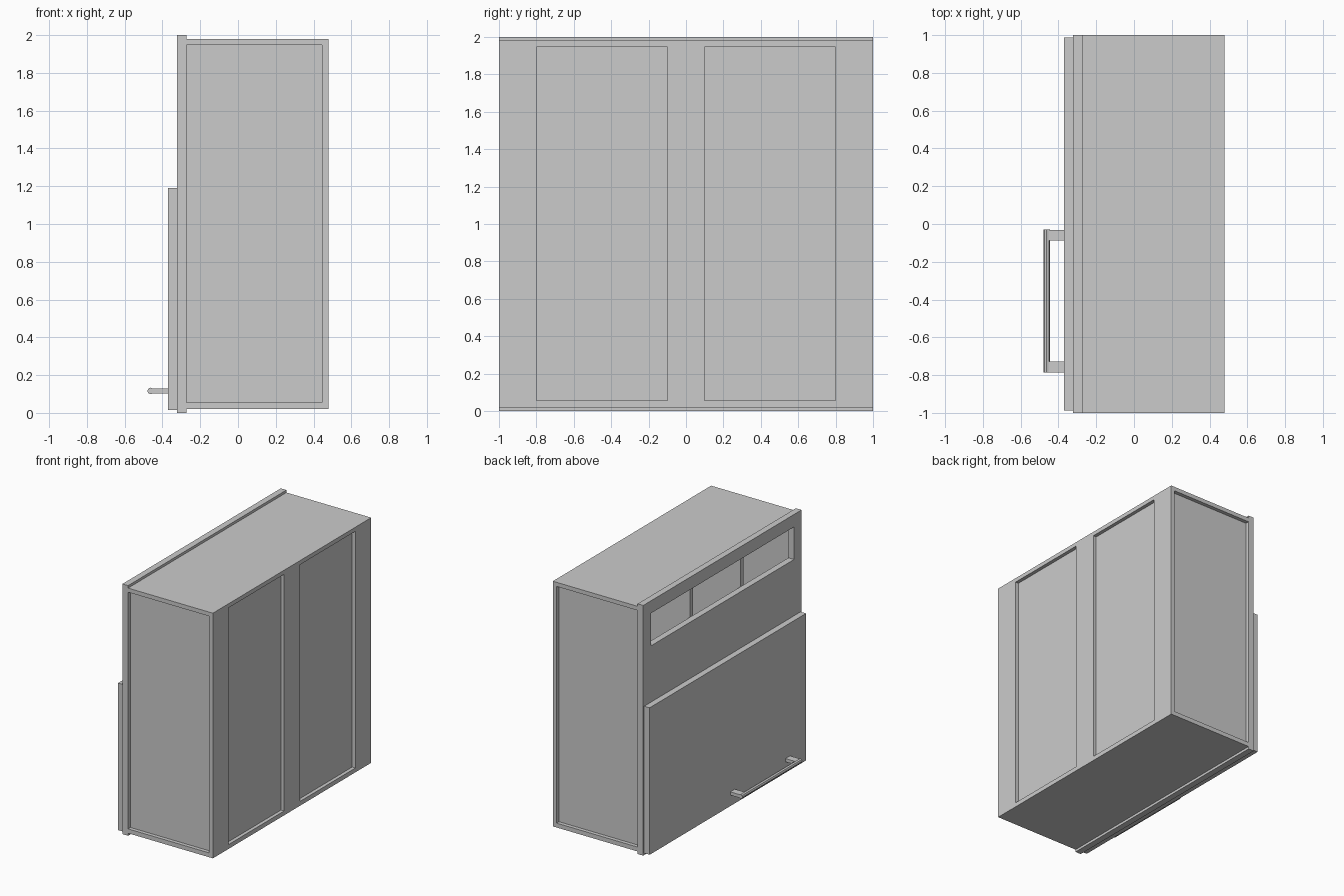
import bpy, bmesh, math
from mathutils import Matrix, Vector

default = bpy.data.objects.get("Cube")
if default:
    bpy.data.objects.remove(default, do_unlink=True)

# Single grey finish
grey = bpy.data.materials.new("plain_grey")
grey.use_nodes = True
grey.diffuse_color = (0.6, 0.6, 0.6, 1)
grey.node_tree.nodes["Principled BSDF"].inputs["Base Color"].default_value = (0.6, 0.6, 0.6, 1)


def boxes(name, *ranges):
    """One object made of boxes, each given as (x0, x1, y0, y1, z0, z1)."""
    bm = bmesh.new()
    for x0, x1, y0, y1, z0, z1 in ranges:
        centre = Vector(((x0 + x1) / 2, (y0 + y1) / 2, (z0 + z1) / 2))
        size = Matrix.Diagonal((x1 - x0, y1 - y0, z1 - z0, 1))
        bmesh.ops.create_cube(bm, size=1, matrix=Matrix.Translation(centre) @ size)
    mesh = bpy.data.meshes.new(name)
    bm.to_mesh(mesh)
    bm.free()
    mesh.materials.append(grey)
    obj = bpy.data.objects.new(name, mesh)
    bpy.context.collection.objects.link(obj)
    return obj


def cut(obj, *ranges):
    """Cut boxes out of an object and discard the cutter."""
    cutter = boxes("cutter", *ranges)
    cutter.hide_render = True
    mod = obj.modifiers.new("cut", 'BOOLEAN')
    mod.operation = 'DIFFERENCE'
    mod.solver = 'EXACT'
    mod.object = cutter
    bpy.context.view_layer.objects.active = obj
    bpy.ops.object.modifier_apply(modifier=mod.name)
    bpy.data.objects.remove(cutter, do_unlink=True)


# Cabinet body: recessed sides, two recessed rear panels, three compartments
LOW, HIGH = 0.055, 1.947
body = boxes("cabinet_body", (-0.272, 0.478, -1, 1, 0.02, 1.98))
cut(body,
    (-0.4, 0.445, 0.97, 1.2, LOW, HIGH),
    (-0.4, 0.445, -1.2, -0.97, LOW, HIGH))
cut(body,
    (0.45, 0.6, -0.8, -0.1, LOW, HIGH),
    (0.45, 0.6, 0.1, 0.8, LOW, HIGH))
cut(body, *[(-0.4, 0.42, y - 0.297, y + 0.297, LOW, HIGH) for y in (-0.634, 0, 0.634)])

# Face panel with a long opening near the top
face_panel = boxes("face_panel", (-0.322, -0.272, -1, 1, 0, 2))
cut(face_panel, (-0.5, -0.1, -0.905, 0.905, 1.64, 1.9))

# Door over the lower part
boxes("door", (-0.37, -0.322, -0.988, 0.988, 0.015, 1.19))

# Handle: two flat posts and an eight-sided bar
for side, y0 in (("near", -0.785), ("far", -0.088)):
    boxes("handle_post_" + side, (-0.465, -0.37, y0, y0 + 0.057, 0.103, 0.129))
bpy.ops.mesh.primitive_cylinder_add(vertices=8, radius=0.0175, depth=0.755,
                                    location=(-0.4625, -0.4075, 0.116),
                                    rotation=(math.pi / 2, 0, 0))
bar = bpy.context.object
bar.name = "handle_bar"
bar.data.materials.append(grey)
